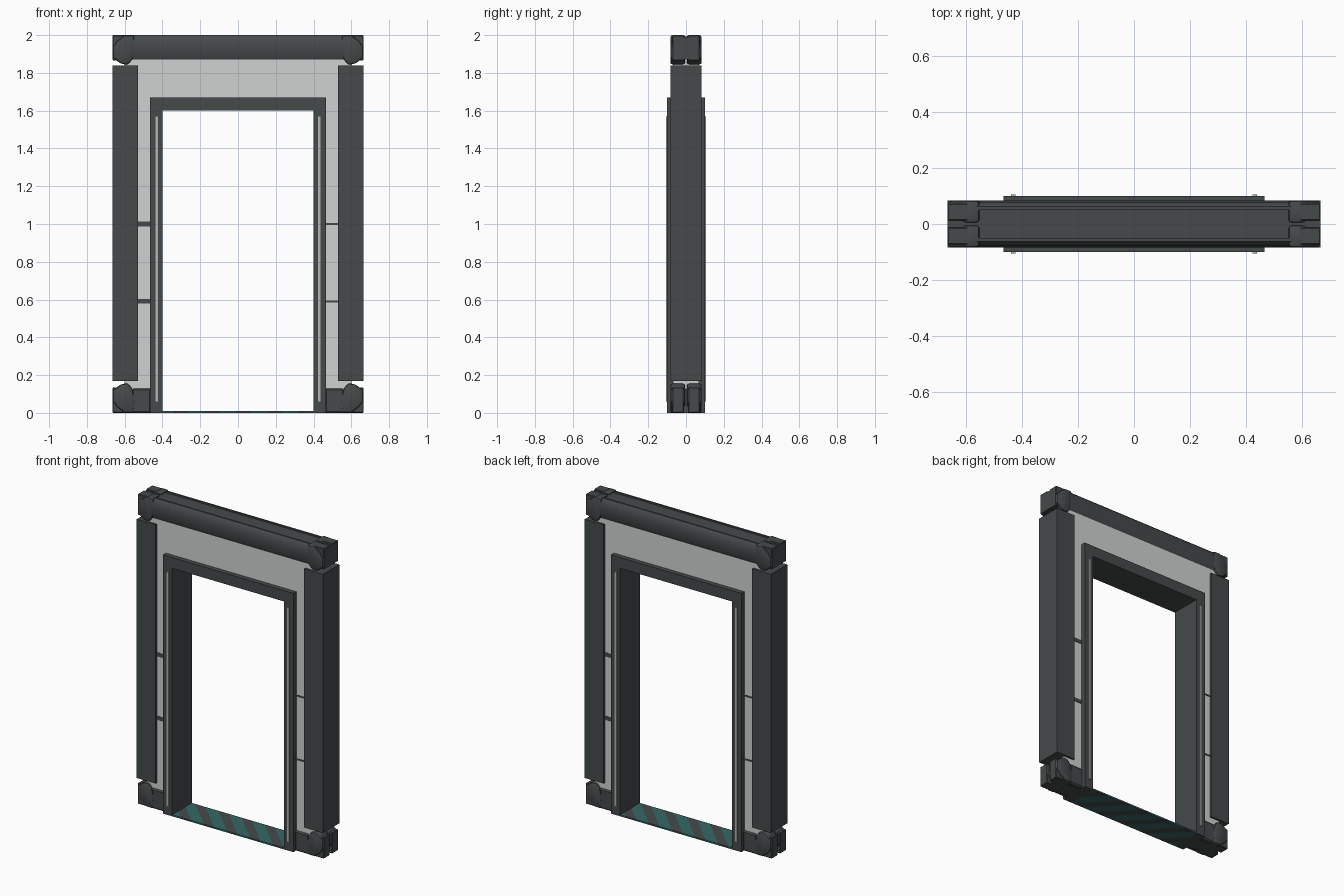
import bpy, bmesh, math
from mathutils import Vector

if "Cube" in bpy.data.objects:
    bpy.data.objects.remove(bpy.data.objects["Cube"])


def material(name, rgb):
    m = bpy.data.materials.new(name)
    m.diffuse_color = (*rgb, 1)
    m.use_nodes = True
    m.node_tree.nodes["Principled BSDF"].inputs["Base Color"].default_value = m.diffuse_color
    return m


DARK = material("dark grey", (0.06, 0.068, 0.07))
LIGHT = material("light panel", (0.62, 0.65, 0.63))
TEAL = material("teal stripe", (0.035, 0.14, 0.135))
STRIP = material("pale strip", (0.45, 0.47, 0.45))


def finish(name, bm, *mats):
    bmesh.ops.recalc_face_normals(bm, faces=bm.faces[:])
    me = bpy.data.meshes.new(name)
    bm.to_mesh(me)
    bm.free()
    for m in mats:
        me.materials.append(m)
    ob = bpy.data.objects.new(name, me)
    bpy.context.collection.objects.link(ob)
    return ob


def prism(name, pts, axis, a, b, mat, bevel=0, seg=1):
    """Extrude a 2D outline along x or y from a to b."""
    bm = bmesh.new()
    place = (lambda p, t: (t, p[0], p[1])) if axis == "x" else (lambda p, t: (p[0], t, p[1]))
    f = bm.faces.new([bm.verts.new(place(p, a)) for p in pts])
    new = bmesh.ops.extrude_face_region(bm, geom=[f])["geom"]
    d = Vector((b - a, 0, 0)) if axis == "x" else Vector((0, b - a, 0))
    bmesh.ops.translate(bm, vec=d, verts=[v for v in new if isinstance(v, bmesh.types.BMVert)])
    if bevel:
        bmesh.ops.bevel(bm, geom=bm.edges[:], offset=bevel, segments=seg, affect="EDGES", profile=0.5)
    return finish(name, bm, mat)


def box(name, x0, x1, y0, y1, z0, z1, mat, bevel=0, seg=1):
    return prism(name, [(x0, z0), (x1, z0), (x1, z1), (x0, z1)], "y", y0, y1, mat, bevel, seg)


def arch(w_in, w_out, z_in, z_out, z0):
    """Upside-down U outline around the doorway."""
    return [(-w_out, z0), (-w_in, z0), (-w_in, z_in), (w_in, z_in),
            (w_in, z0), (w_out, z0), (w_out, z_out), (-w_out, z_out)]


# light wall core and inner door frame
prism("wall_panel", arch(0.44, 0.60, 1.63, 1.90, 0.08), "y", -0.07, 0.07, LIGHT)
prism("door_frame", arch(0.40, 0.465, 1.60, 1.67, 0), "y", -0.10, 0.10, DARK)

for s, side in ((-1, "left"), (1, "right")):
    def sbox(name, x0, x1, *rest):
        a, b = sorted((s * x0, s * x1))
        return box(f"{side}_{name}", a, b, *rest)

    # outer column
    sbox("column", 0.53, 0.665, -0.083, 0.083, 0.17, 1.84, DARK)
    # foot core between frame and corner
    sbox("foot_core", 0.46, 0.64, -0.05, 0.05, 0, 0.13, DARK)
    sbox("head_core", 0.53, 0.665, -0.05, 0.05, 1.87, 1.99, DARK)

    for f, face in ((-1, "front"), (1, "back")):
        def ys(a, b):
            return sorted((f * a, f * b))

        # pale strip on the door frame
        sbox(f"{face}_strip", 0.423, 0.438, *ys(0.095, 0.106), 0.06, 1.57, STRIP)
        # horizontal seams of the side panels
        h = 0.012 if s * f > 0 else 0.005
        for i, z in enumerate((0.59, 1.0)):
            sbox(f"{face}_seam_{i}", 0.46, 0.535, *ys(0.06, 0.073), z - h, z + h, DARK)
        # foot plate
        sbox(f"{face}_foot_plate", 0.46, 0.56, *ys(0.045, 0.079), 0, 0.13, DARK, 0.008)
        # faceted corner bumpers, top and bottom
        for top in (False, True):
            outline = [(0.55, 0.0), (0.60, 0.0), (0.64, 0.03), (0.663, 0.06), (0.663, 0.12),
                       (0.62, 0.152), (0.585, 0.157), (0.56, 0.13), (0.545, 0.07)]
            pts = [(s * x, 2 - z if top else z) for x, z in outline]
            prism(f"{side}_{face}_{'top' if top else 'bottom'}_bumper", pts, "y",
                  *ys(0.004, 0.083), DARK, 0.012, 2)
            # square end block tucked behind the bumper
            z0, z1 = (1.865, 2.0) if top else (0, 0.135)
            sbox(f"{face}_{'top' if top else 'bottom'}_end_block", 0.59, 0.665,
                 *ys(0.012, 0.074), z0, z1, DARK, 0.004)

# top beam: flat core with a shaped cheek on each side
box("top_beam_core", -0.60, 0.60, -0.052, 0.052, 1.875, 1.992, DARK)
for f, face in ((-1, "front"), (1, "back")):
    cheek = [(0.045, 1.872), (0.070, 1.872), (0.080, 1.895), (0.083, 1.95),
             (0.076, 1.985), (0.062, 2.0), (0.050, 2.0)]
    prism(f"{face}_beam_cheek", [(f * y, z) for y, z in cheek], "x", -0.575, 0.575, DARK)

# threshold plate with diagonal stripes cut into the faces
bm = bmesh.new()
bmesh.ops.create_cube(bm, size=1)
bmesh.ops.scale(bm, vec=(0.80, 0.20, 0.010), verts=bm.verts[:])
bmesh.ops.translate(bm, vec=(0, 0, 0.005), verts=bm.verts[:])
PERIOD, WIDTH, START = 0.165, 0.09, -0.53
for k in range(8):
    for c in (START + k * PERIOD, START + k * PERIOD + WIDTH):
        bmesh.ops.bisect_plane(bm, geom=bm.verts[:] + bm.edges[:] + bm.faces[:],
                               plane_co=(c, 0, 0), plane_no=(1, 1, 0))
for fc in bm.faces:
    m = fc.calc_center_median()
    fc.material_index = 1 if (m.x + m.y - START) % PERIOD < WIDTH else 0
finish("threshold", bm, DARK, TEAL)

# smooth shading with sharp edges kept on the rounded parts
bpy.ops.object.select_all(action="DESELECT")
for ob in bpy.context.scene.objects:
    if "bumper" in ob.name or "cheek" in ob.name:
        ob.select_set(True)
        bpy.context.view_layer.objects.active = ob
bpy.ops.object.shade_smooth_by_angle(angle=math.radians(35))
